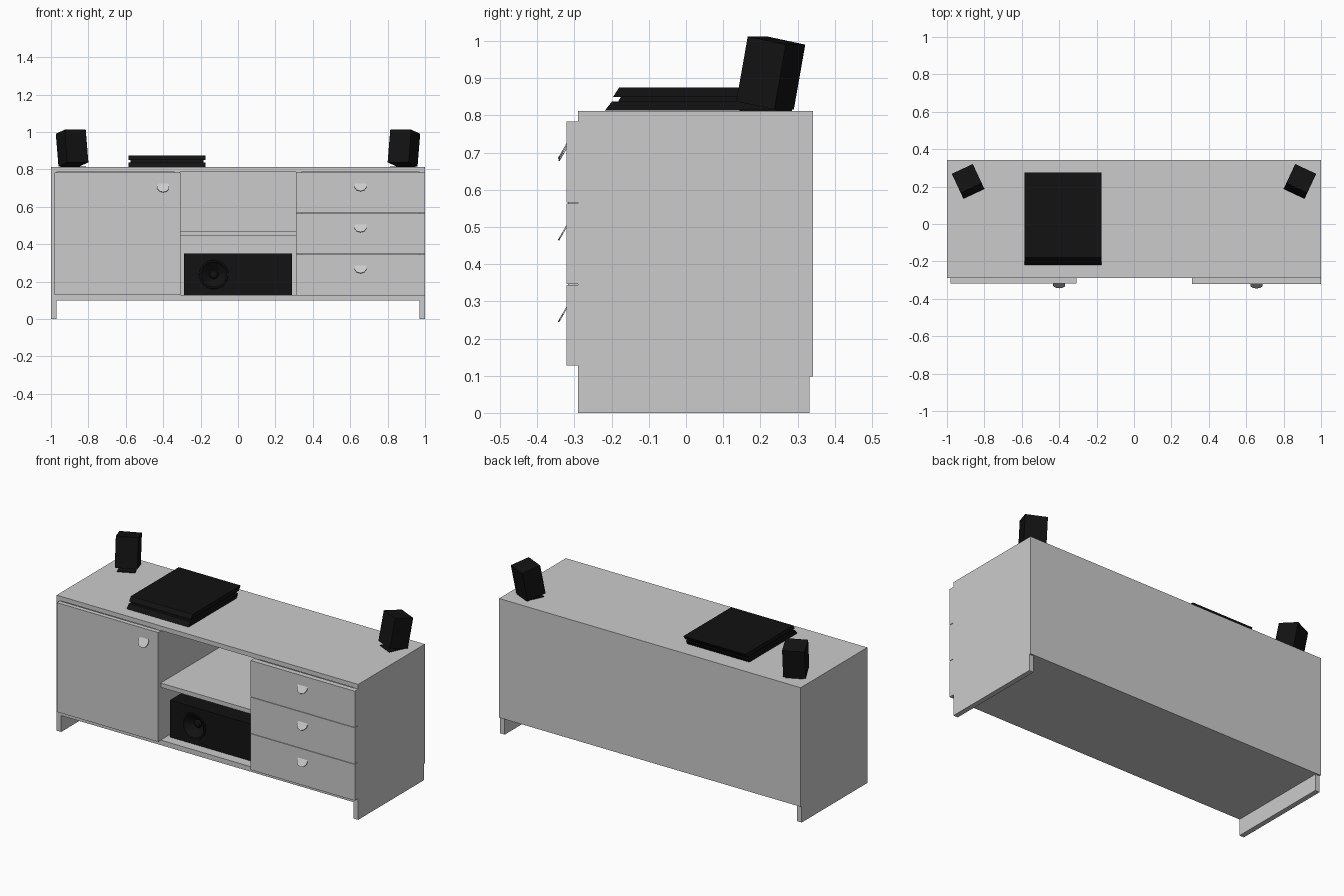
import bpy, bmesh
from math import radians, pi
from mathutils import Matrix, Vector

if "Cube" in bpy.data.objects:
    bpy.data.objects.remove(bpy.data.objects["Cube"])

black = bpy.data.materials.new("black_plastic")
black.diffuse_color = (0.006, 0.006, 0.006, 1)
black.use_nodes = True
black.node_tree.nodes["Principled BSDF"].inputs["Base Color"].default_value = black.diffuse_color


def finish(name, bm, mat=None):
    bmesh.ops.recalc_face_normals(bm, faces=bm.faces)
    me = bpy.data.meshes.new(name)
    bm.to_mesh(me)
    bm.free()
    ob = bpy.data.objects.new(name, me)
    bpy.context.collection.objects.link(ob)
    if mat:
        me.materials.append(mat)
    return ob


def box(name, x, y, z, mat=None):
    """Box from (min, max) ranges on each axis."""
    bm = bmesh.new()
    bmesh.ops.create_cube(bm, size=1)
    for v in bm.verts:
        v.co = Vector([(r[0] + r[1]) / 2 + c * (r[1] - r[0]) for c, r in zip(v.co, (x, y, z))])
    return finish(name, bm, mat)


def cylinder(name, radius, depth, sides, loc, tilt, mat=None):
    bm = bmesh.new()
    bmesh.ops.create_cone(bm, cap_ends=True, segments=sides, radius1=radius, radius2=radius, depth=depth)
    ob = finish(name, bm, mat)
    ob.location = loc
    ob.rotation_euler.x = radians(tilt)
    return ob


def slab(name, x, profile, mat):
    """Extrude a (y, z) profile along x."""
    bm = bmesh.new()
    f = bm.faces.new([bm.verts.new((x[0], y, z)) for y, z in profile])
    ext = bmesh.ops.extrude_face_region(bm, geom=[f])
    verts = [g for g in ext["geom"] if isinstance(g, bmesh.types.BMVert)]
    bmesh.ops.translate(bm, verts=verts, vec=(x[1] - x[0], 0, 0))
    return finish(name, bm, mat)


# cabinet carcass
front, inner_back = -0.29, 0.332
box("top_panel", (-1, 1), (front, inner_back), (0.785, 0.812))
box("bottom_panel", (-0.97, 0.97), (front, inner_back), (0.098, 0.128))
box("back_panel", (-1, 1), (inner_back, 0.342), (0.098, 0.812))
for side, s in (("left", -1), ("right", 1)):
    box(side + "_side_panel", sorted((s, s * 0.97)), (front, inner_back), (0, 0.785))
    box(side + "_divider", sorted((s * 0.31, s * 0.34)), (front, inner_back), (0.128, 0.785))
box("middle_shelf", (-0.31, 0.31), (front, inner_back), (0.444, 0.47))


# tilted disc handles
def knob(name, x, y, z):
    cylinder(name, 0.034, 0.004, 10, (x, y, z), 60)


# door and drawers
box("door", (-0.98, -0.308), (-0.317, front), (0.128, 0.783))
knob("door_knob", -0.4, -0.325, 0.707)
for i in range(3):
    z = 0.127 + i * 0.2195
    box(f"drawer_front_{i + 1}", (0.31, 1), (-0.322, front), (z, z + 0.217))
    knob(f"drawer_knob_{i + 1}", 0.655, -0.326, z + 0.147)

# wide speaker in the open bay, with a recessed driver
sub = box("wide_speaker", (-0.29, 0.29), (-0.23, 0.2), (0.128, 0.35), black)
centre = (-0.13, -0.23, 0.238)
cutter = cylinder("driver_cutter", 0.07, 0.1, 32, centre, 90)
cutter.hide_render = True
cutter.hide_set(True)
mod = sub.modifiers.new("driver_hole", "BOOLEAN")
mod.object = cutter
mod.solver = "EXACT"

# driver: lathed rim, cone and dust cap
bm = bmesh.new()
profile = [(0.068, -0.01), (0.078, 0), (0.076, 0.006), (0.068, 0.006), (0.062, -0.004),
           (0.025, -0.035), (0.018, -0.026), (0.0, -0.022)]
pts = [bm.verts.new((r, 0, z)) for r, z in profile]
edges = [bm.edges.new(p) for p in zip(pts, pts[1:])]
bmesh.ops.spin(bm, geom=pts + edges, cent=(0, 0, 0), axis=(0, 0, 1), angle=2 * pi, steps=32)
bmesh.ops.remove_doubles(bm, verts=bm.verts, dist=1e-5)
driver = finish("speaker_driver", bm, black)
driver.location = centre
driver.rotation_euler.x = pi / 2

# slanted two-tier media player
px = (-0.585, -0.175)
slab("player_lower_tier", px, [(-0.218, 0.813), (0.235, 0.813), (0.252, 0.838), (-0.199, 0.838)], black)
slab("player_core", (-0.575, -0.185), [(-0.182, 0.838), (0.24, 0.838), (0.246, 0.85), (-0.175, 0.85)], black)
slab("player_upper_tier", px, [(-0.196, 0.85), (0.258, 0.85), (0.275, 0.875), (-0.18, 0.875)], black)

# leaning satellite speakers, toed in, on thin base plates
for side, s in (("left", -1), ("right", 1)):
    turn = Matrix.Translation((s * 0.887, 0.228, 0.914)) @ Matrix.Rotation(radians(-25 * s), 4, "Z")
    sat = box(side + "_satellite_speaker", (-0.062, 0.062), (-0.0575, 0.0575), (-0.089, 0.089), black)
    sat.matrix_world = turn @ Matrix.Rotation(radians(-11), 4, "X")
    base = box(side + "_satellite_base", (-0.05, 0.05), (-0.07, 0.04), (-0.102, -0.098), black)
    base.matrix_world = turn
